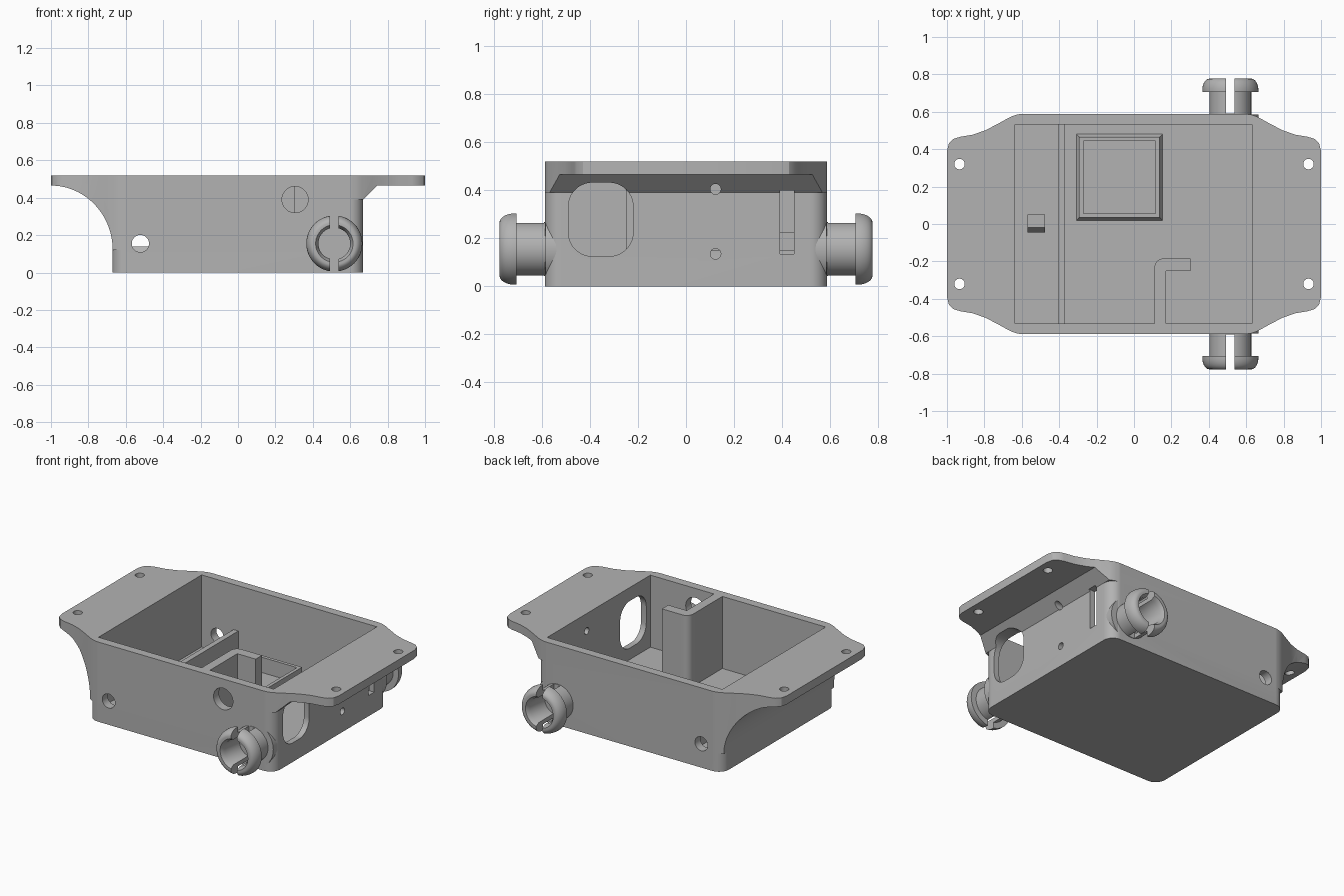
import bpy, bmesh, math
from mathutils import Matrix, Vector

cube = bpy.data.objects.get("Cube")
if cube:
    bpy.data.objects.remove(cube, do_unlink=True)

grey = bpy.data.materials.new("grey_plastic")
grey.use_nodes = True
COLOUR = (0.45, 0.45, 0.45, 1)
grey.diffuse_color = COLOUR
grey.node_tree.nodes["Principled BSDF"].inputs["Base Color"].default_value = COLOUR


def finish(name, bm):
    bmesh.ops.remove_doubles(bm, verts=bm.verts, dist=1e-5)
    bmesh.ops.recalc_face_normals(bm, faces=bm.faces)
    mesh = bpy.data.meshes.new(name)
    bm.to_mesh(mesh)
    bm.free()
    mesh.materials.append(grey)
    obj = bpy.data.objects.new(name, mesh)
    bpy.context.collection.objects.link(obj)
    return obj


def prism(name, points, axis, low, high):
    """Extrude a 2D outline along an axis."""
    place = {"x": lambda a, b, t: (t, a, b),
             "y": lambda a, b, t: (a, t, b),
             "z": lambda a, b, t: (a, b, t)}[axis]
    bm = bmesh.new()
    ends = [[bm.verts.new(place(a, b, t)) for a, b in points] for t in (low, high)]
    bm.faces.new(ends[0])
    bm.faces.new(ends[1])
    n = len(points)
    for i in range(n):
        j = (i + 1) % n
        bm.faces.new((ends[0][i], ends[0][j], ends[1][j], ends[1][i]))
    return finish(name, bm)


def arc(cx, cy, rx, ry, start, stop, steps):
    out = []
    for i in range(steps + 1):
        t = math.radians(start + (stop - start) * i / steps)
        out.append((cx + rx * math.cos(t), cy + ry * math.sin(t)))
    return out


def rect(x0, x1, y0, y1, r=0):
    if not r:
        return [(x0, y0), (x1, y0), (x1, y1), (x0, y1)]
    return (arc(x1 - r, y1 - r, r, r, 0, 90, 10) + arc(x0 + r, y1 - r, r, r, 90, 180, 10)
            + arc(x0 + r, y0 + r, r, r, 180, 270, 10) + arc(x1 - r, y0 + r, r, r, 270, 360, 10))


def circle(cx, cy, r):
    return arc(cx, cy, r, r, 0, 350, 35)


def boolean(target, tool, operation="DIFFERENCE"):
    tool.hide_render = True
    mod = target.modifiers.new("cut", "BOOLEAN")
    mod.operation = operation
    mod.solver = "EXACT"
    mod.object = tool
    bpy.context.view_layer.objects.active = target
    bpy.ops.object.modifier_apply(modifier=mod.name)
    bpy.data.objects.remove(tool, do_unlink=True)


TOP, FLOOR, SIDE = 0.52, 0.05, 0.588

# Mounting flange with curved shoulders
quarter = [(1, .39), (.99, .43), (.965, .455), (.93, .466), (.86, .478), (.79, .503),
           (.72, .54), (.66, .573), (.63, .584), (.60, SIDE)]
half = quarter + [(-x, y) for x, y in reversed(quarter)]
outline = half + [(x, -y) for x, y in reversed(half)]
housing = prism("housing", outline, "z", 0.12, TOP)

# Underside: swept curve on one end, flat flange with a chamfer on the other
sweep = [(-1.1, 0), (-.67, 0)] + arc(-1, .12, .33, .345, 0, 90, 24) + [(-1.1, .465)]
boolean(housing, prism("sweep_cutter", sweep, "y", -1, 1))
step = [(.55, 0), (1.1, 0), (1.1, .465), (.745, .465), (.668, .39), (.55, .39)]
boolean(housing, prism("step_cutter", step, "y", -1, 1))

# Box body and its cavity
boolean(housing, prism("body", rect(-.672, .668, -SIDE, SIDE, .07), "z", 0, TOP), "UNION")
boolean(housing, prism("cavity", rect(-.635, .63, -.532, .532), "z", FLOOR, 1))

# Openings
for sx in (-1, 1):
    for sy in (-1, 1):
        boolean(housing, prism("screw_hole", circle(sx * .933, sy * .32, .028), "z", .3, 1))
boolean(housing, prism("cross_hole", circle(-.522, .155, .046), "y", -1, 1))
boolean(housing, prism("cable_hole", circle(.305, .39, .07), "y", -1, -.5))
boolean(housing, prism("window", rect(-.49, -.22, .125, .432, .1), "x", .5, .9))
boolean(housing, prism("slot", rect(.392, .45, .135, .40), "x", .5, .72))
for z in (.135, .405):
    boolean(housing, prism("pin_hole", circle(.123, z, .022), "x", .5, .9))

parts = [housing]

# Low rib across the cavity
parts.append(prism("cross_rib", rect(-.405, -.37, -.533, .533), "z", FLOOR - .01, .225))

# Full-height corner partition with rounded bend
bend = ([(.11, -.533), (.17, -.533), (.17, -.25), (.303, -.25), (.303, -.185)]
        + arc(.155, -.23, .045, .045, 90, 180, 8))
parts.append(prism("corner_partition", bend, "z", FLOOR - .01, TOP))

# Square socket frame with a flared foot
bm = bmesh.new()
cx, cy = -.078, .25
rings = []
for size, z in ((.232, FLOOR - .002), (.222, FLOOR + .012), (.215, FLOOR + .03),
                (.215, .15), (.193, .15), (.193, FLOOR - .002)):
    rings.append([bm.verts.new((cx + a * size, cy + b * size, z))
                  for a, b in rect(-1, 1, -1, 1)])
for k in range(len(rings)):
    lower, upper = rings[k], rings[(k + 1) % len(rings)]
    for i in range(4):
        j = (i + 1) % 4
        bm.faces.new((lower[i], lower[j], upper[j], upper[i]))
parts.append(finish("socket_frame", bm))

# Small wedge catch
catch = [(-.045, FLOOR - .01), (.05, FLOOR - .01), (.05, .14), (-.02, .14), (-.045, .10)]
parts.append(prism("catch", catch, "x", -.57, -.475))

# Split snap pegs on both long sides
profile = ([(0, .54), (.15, .54), (.15, SIDE - .002), (.112, SIDE - .002), (.112, .705), (.15, .705)]
           + arc(.112, .715, .038, .062, 0, 90, 10)
           + [(.1, .777), (.085, .75), (.085, .6), (0, .6)])
for side, label in ((-1, "front"), (1, "back")):
    bm = bmesh.new()
    verts = [bm.verts.new((r, y * side, 0)) for r, y in profile]
    edges = [bm.edges.new(pair) for pair in zip(verts, verts[1:])]
    bmesh.ops.spin(bm, geom=verts + edges, cent=(0, 0, 0), axis=(0, 1, 0),
                   angle=math.tau, steps=48, use_duplicate=False)
    bmesh.ops.transform(bm, matrix=Matrix.Translation(Vector((.515, 0, .155))), verts=bm.verts)
    peg = finish(label + "_snap_peg", bm)
    ends = sorted((side * .592, side * .9))
    boolean(peg, prism("peg_slot", rect(.493, .537, -.1, .4), "y", *ends))
    parts.append(peg)

# Smooth rounded surfaces, keep edges crisp
bpy.ops.object.select_all(action="DESELECT")
for obj in parts:
    obj.select_set(True)
bpy.context.view_layer.objects.active = housing
bpy.ops.object.shade_smooth_by_angle(angle=math.radians(30))
